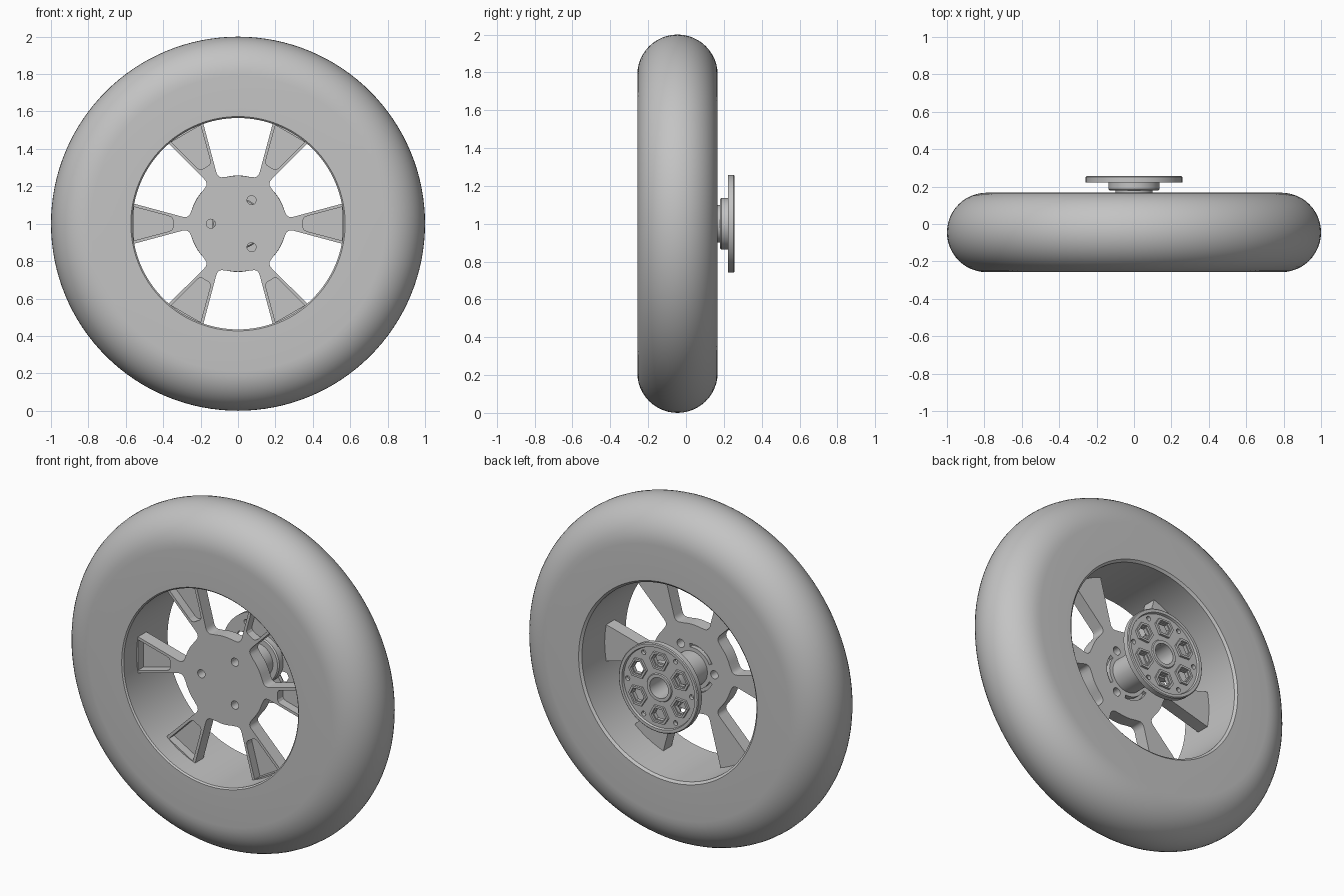
import bpy, bmesh
from math import sin, cos, pi, radians
from mathutils import Vector, Matrix

cube = bpy.data.objects.get("Cube")
if cube:
    bpy.data.objects.remove(cube, do_unlink=True)

grey = bpy.data.materials.new("plain_grey")
grey.use_nodes = True
colour = (0.55, 0.55, 0.55, 1)
grey.diffuse_color = colour
grey.node_tree.nodes["Principled BSDF"].inputs["Base Color"].default_value = colour

AXLE = Vector((0, 0, 1))


def finish(bm, name, hidden=False):
    bmesh.ops.remove_doubles(bm, verts=bm.verts, dist=0.0001)
    bmesh.ops.recalc_face_normals(bm, faces=bm.faces)
    mesh = bpy.data.meshes.new(name)
    bm.to_mesh(mesh)
    bm.free()
    mesh.materials.append(grey)
    obj = bpy.data.objects.new(name, mesh)
    bpy.context.collection.objects.link(obj)
    obj.hide_render = obj.hide_viewport = hidden
    return obj


def lathe(name, profile, steps=96, closed=True):
    """Turn (radius, y) points about the axle."""
    bm = bmesh.new()
    verts = [bm.verts.new((r, y, 1)) for r, y in profile]
    edges = [bm.edges.new(p) for p in zip(verts, verts[1:])]
    if closed:
        edges.append(bm.edges.new((verts[-1], verts[0])))
    bmesh.ops.spin(bm, geom=verts + edges, cent=AXLE, axis=(0, 1, 0),
                   angle=2 * pi, steps=steps, use_duplicate=False)
    return finish(bm, name)


def add_prism(bm, outline, y0, y1, angle=0):
    """Extrude (radial, across) points along y, turned about the axle."""
    turn = Matrix.Rotation(-radians(angle), 4, 'Y')
    ends = [[bm.verts.new(turn @ Vector((u, y, v)) + AXLE) for u, v in outline]
            for y in (y0, y1)]
    bm.faces.new(ends[0])
    bm.faces.new(ends[1][::-1])
    n = len(outline)
    for i in range(n):
        j = (i + 1) % n
        bm.faces.new((ends[0][i], ends[1][i], ends[1][j], ends[0][j]))


def circle(radius, u=0, n=24):
    return [(u + radius * cos(2 * pi * i / n), radius * sin(2 * pi * i / n))
            for i in range(n)]


def mirrored(half):
    return half + [(u, -v) for u, v in reversed(half)]


def cut(obj, cutter_bm, name):
    mod = obj.modifiers.new(name, 'BOOLEAN')
    mod.operation = 'DIFFERENCE'
    mod.solver = 'EXACT'
    mod.object = finish(cutter_bm, name, hidden=True)


def smooth(obj, angle=30):
    bpy.ops.object.select_all(action='DESELECT')
    obj.select_set(True)
    bpy.context.view_layer.objects.active = obj
    bpy.ops.object.shade_smooth_by_angle(angle=radians(angle))


SIXTHS = range(0, 360, 60)

# Tyre: flat sides, round tread and a plain inner barrel
mid, half = -0.045, 0.2125
tread = [(1 - half + half * cos(a), mid + half * sin(a))
         for a in (pi * (i / 24 - 0.5) for i in range(25))]
tyre = lathe("tyre", [(0.565, mid - half + 0.008), (0.573, mid - half)] + tread
             + [(0.578, mid + half), (0.565, mid + half - 0.012)], 128)
smooth(tyre)

# Spoke plate: one outline round the hub and all six spokes
FRONT, BACK = -0.132, -0.055
side = [(0.575, 0.112), (0.296, 0.037), (0.283, 0.035), (0.27, 0.038),
        (0.26, 0.046), (0.254, 0.058)]
outline = []
for a in SIXTHS:
    spoke = [(u, -v) for u, v in reversed(side)] + side
    for u, v in spoke:
        t = radians(a)
        outline.append((u * cos(t) - v * sin(t), u * sin(t) + v * cos(t)))
    for k in range(7):
        t = radians(a + 18 + k * 4)
        outline.append((0.257 * cos(t), 0.257 * sin(t)))
bm = bmesh.new()
add_prism(bm, outline, FRONT, BACK)
spokes = finish(bm, "spoke_plate")

# Spoke pockets, bolt holes and curved slots in the plate
pocket = mirrored([(0.556, 0.09), (0.37, 0.041), (0.355, 0.034), (0.348, 0.022)])
slot_span = [radians(i * 6 - 36) for i in range(13)]
slot = ([(0.142 * cos(t), 0.142 * sin(t)) for t in slot_span]
        + [(0.122 * cos(t), 0.122 * sin(t)) for t in reversed(slot_span)])
bm = bmesh.new()
for a in SIXTHS:
    add_prism(bm, pocket, FRONT - 0.05, FRONT + 0.05, a)
for a in (60, 180, 300):
    add_prism(bm, circle(0.024, 0.145), FRONT - 0.05, BACK + 0.05, a)
    add_prism(bm, slot, BACK - 0.025, BACK + 0.05, a + 60)
cut(spokes, bm, "plate_cutter")
smooth(spokes)

# Hub shaft with stepped flange and blind bore
hub = lathe("hub_shaft", [(0, BACK - 0.02), (0.1, BACK - 0.02), (0.1, 0.18),
                          (0.13, 0.18), (0.137, 0.187), (0.137, 0.226),
                          (0.06, 0.226), (0.06, 0.1), (0, 0.1)], 64, closed=False)
smooth(hub)

# Rear disc with raised outer rim and raised bore collar
disc = lathe("rear_disc", [(0.06, 0.222), (0.258, 0.222), (0.258, 0.252),
                           (0.253, 0.257), (0.236, 0.257), (0.232, 0.244),
                           (0.082, 0.244), (0.078, 0.25), (0.06, 0.25)], 96)
window = mirrored([(0.205, 0.036), (0.165, 0.062), (0.107, 0.032)])


def scaled(k):
    return [(0.16 + (u - 0.16) * k, v * k) for u, v in window]


bm = bmesh.new()
for a in SIXTHS:
    add_prism(bm, scaled(0.62), 0.2, 0.28, a + 30)
    add_prism(bm, circle(0.014, 0.207, 16), 0.2, 0.28, a)
cut(disc, bm, "disc_cutter")
smooth(disc)

# Raised frames round the disc windows
bm = bmesh.new()
for a in SIXTHS:
    turn = Matrix.Rotation(-radians(a + 30), 4, 'Y')
    rings = [[bm.verts.new(turn @ Vector((u, y, v)) + AXLE) for u, v in scaled(k)]
             for k, y in ((1, 0.24), (0.98, 0.256), (0.75, 0.256), (0.73, 0.24))]
    for r in range(4):
        low, high = rings[r], rings[(r + 1) % 4]
        for i in range(6):
            j = (i + 1) % 6
            bm.faces.new((low[i], low[j], high[j], high[i]))
finish(bm, "window_frames")
